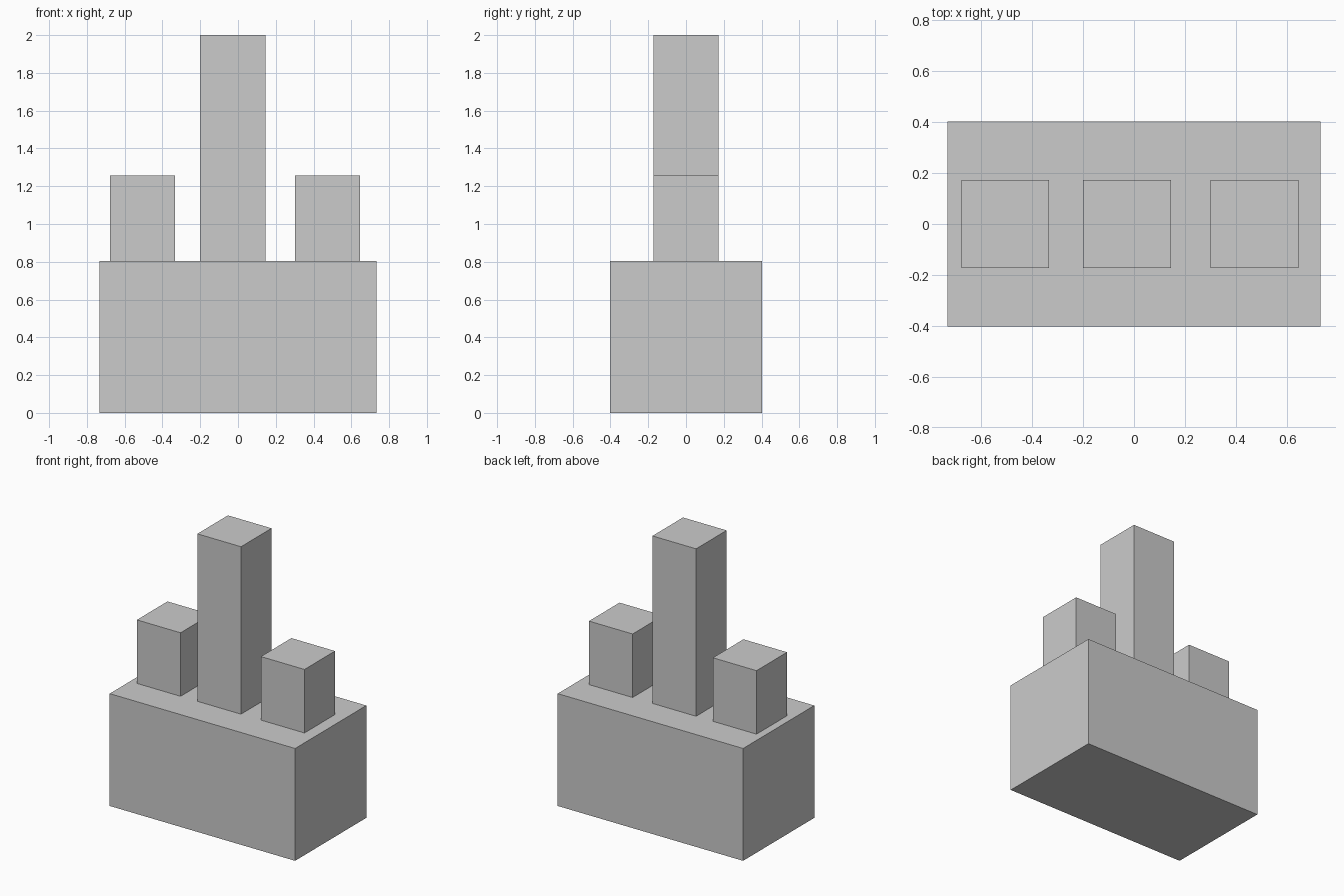
import bpy

if "Cube" in bpy.data.objects:
    bpy.data.objects.remove(bpy.data.objects["Cube"])


def box(name, x, width, depth, z0, z1):
    """Flat-faced box centred on y = 0, spanning z0..z1."""
    bpy.ops.mesh.primitive_cube_add(size=1, location=(x, 0, (z0 + z1) / 2))
    obj = bpy.context.object
    obj.name = name
    obj.scale = (width, depth, z1 - z0)
    bpy.ops.object.transform_apply(location=False, rotation=False, scale=True)
    return obj


BASE_TOP = 0.803
COLUMN = 0.345

# Wide base block
box("base_block", 0, 1.466, 0.804, 0, BASE_TOP)

# Square columns standing on the base: name, x centre, top height
for name, x, top in (
    ("left_short_column", -0.506, 1.257),
    ("middle_tall_column", -0.028, 2.0),
    ("right_short_column", 0.474, 1.257),
):
    box(name, x, COLUMN, COLUMN, BASE_TOP, top)
